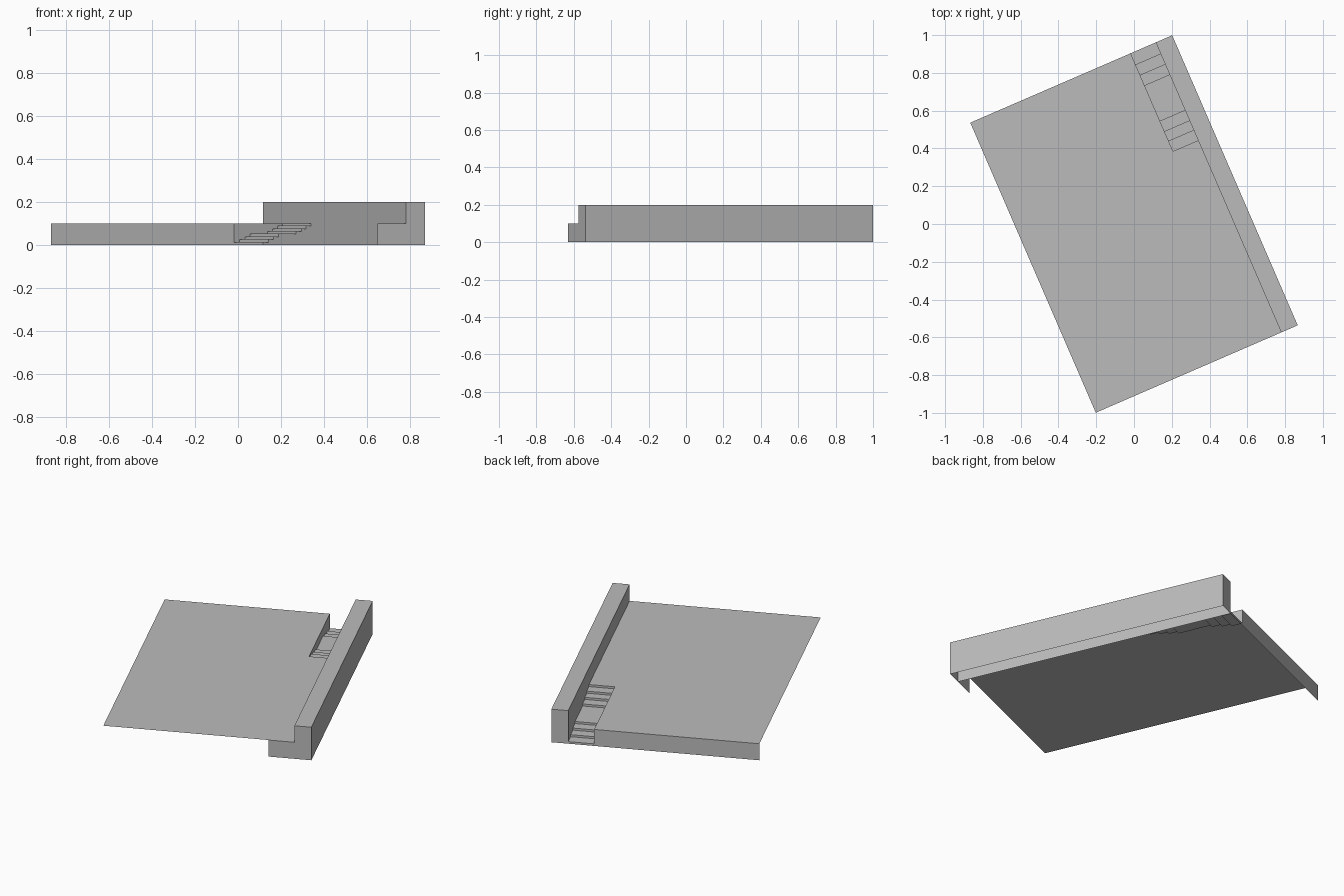
import bpy
import math

cube = bpy.data.objects.get("Cube")
if cube:
    bpy.data.objects.remove(cube, do_unlink=True)

TURN = math.radians(23.4)      # whole terrace is turned in plan
R, B = 0.5825, 0.8365          # half width and half length
L, F = -R, -B
WALL = R - 0.095               # inner face of the parapet
STAIR = R - 0.24               # open side of the stairwell
DECK, TOP = 0.1, 0.2           # deck and parapet heights

grey = bpy.data.materials.new("Plain grey")
grey.use_nodes = True
colour = (0.5, 0.5, 0.5, 1)
grey.diffuse_color = colour
grey.node_tree.nodes["Principled BSDF"].inputs["Base Color"].default_value = colour


def add_object(name, verts, faces):
    mesh = bpy.data.meshes.new(name)
    mesh.from_pydata(verts, [], faces)
    mesh.materials.append(grey)
    obj = bpy.data.objects.new(name, mesh)
    obj.rotation_euler.z = TURN
    bpy.context.collection.objects.link(obj)


def panel(name, outline):
    """One flat sheet; the outline runs counter-clockwise seen from outside."""
    add_object(name, outline, [range(len(outline))])


def sweep(name, start, end):
    """Strip of flat faces between two matching open profiles."""
    n = len(start)
    faces = [(i, i + 1, n + i + 1, n + i) for i in range(n - 1)]
    add_object(name, start + end, faces)


# Stair profile from the back edge up to the deck, with a landing half way
risers = [0, 0.065, 0.125, 0.185, 0.39, 0.45, 0.505, 0.565]
rise = DECK / len(risers)
steps = []
for i, run in enumerate(risers):
    steps += [(B - run, i * rise), (B - run, (i + 1) * rise)]
HEAD = steps[-1][0]

# Deck with the stairwell cut out of its back corner
panel("deck", [(L, F, DECK), (WALL, F, DECK), (WALL, HEAD, DECK),
               (STAIR, HEAD, DECK), (STAIR, B, DECK), (L, B, DECK)])

# Skirt along the back edge
panel("back_skirt", [(STAIR, B, 0), (L, B, 0), (L, B, DECK), (STAIR, B, DECK)])

# Stair treads and risers, and the side of the well above them
sweep("stairs", [(WALL, y, z) for y, z in steps],
      [(STAIR, y, z) for y, z in steps])
panel("stairwell_side", [(STAIR, y, z) for y, z in reversed(steps[1:])]
      + [(STAIR, B, DECK)])

# Hollow parapet, open underneath, with its two ends
section = [(R, 0), (R, TOP), (WALL, TOP), (WALL, 0)]
sweep("parapet", [(x, F, z) for x, z in section],
      [(x, B, z) for x, z in section])
panel("parapet_back_end", [(x, B, z) for x, z in reversed(section)][::-1])
panel("parapet_front_end", [(STAIR, F, 0), (R, F, 0), (R, F, TOP),
                            (WALL, F, TOP), (WALL, F, DECK), (STAIR, F, DECK)])
